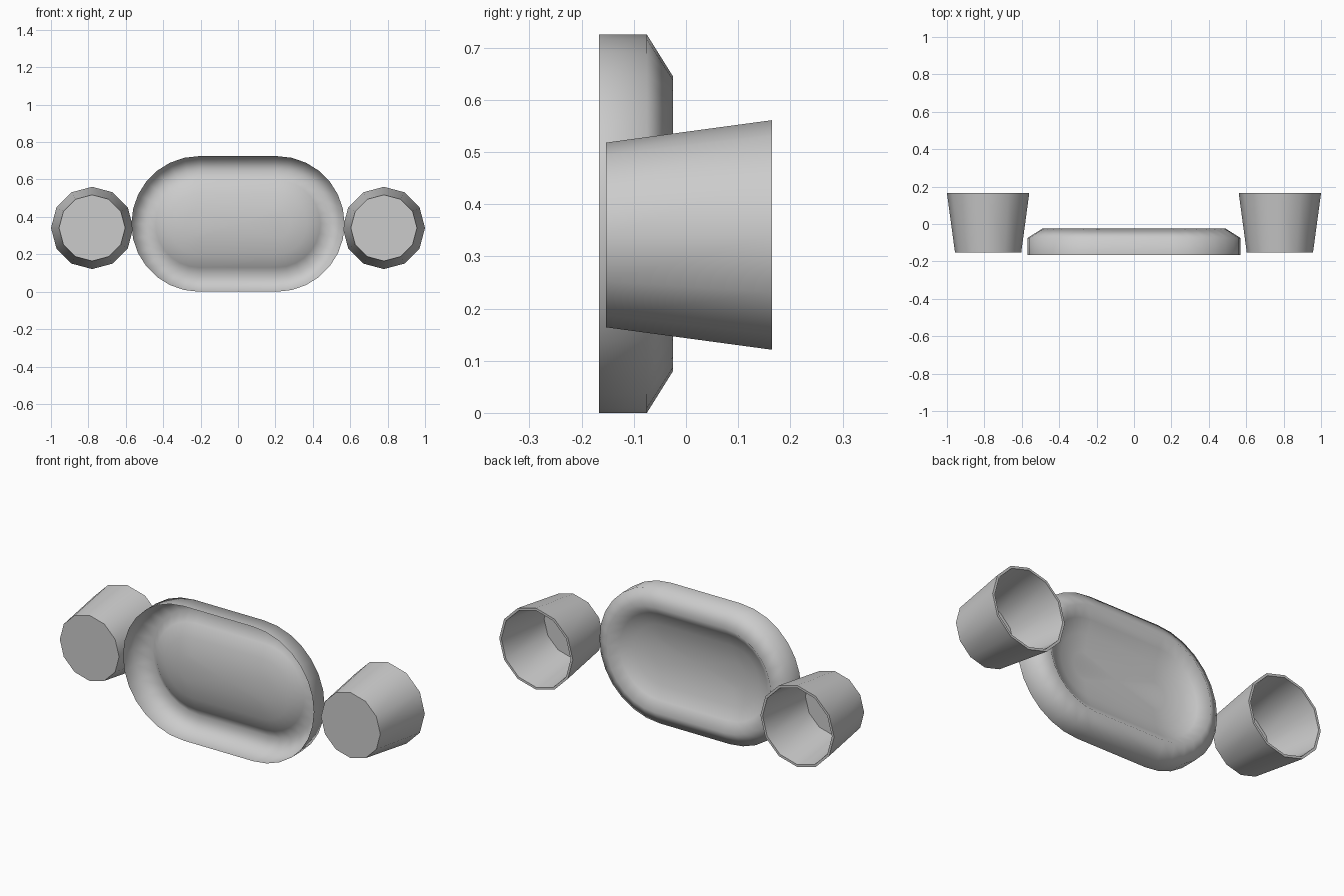
import bpy, bmesh
from math import sin, cos, radians, pi

if "Cube" in bpy.data.objects:
    bpy.data.objects.remove(bpy.data.objects["Cube"])


def loft(name, rings, cap_first=False, cap_last=False, tip=None, angle=40):
    """Skin a list of closed rings into one smooth-shaded object."""
    bm = bmesh.new()
    vr = [[bm.verts.new(p) for p in ring] for ring in rings]
    n = len(vr[0])
    for a, b in zip(vr, vr[1:]):
        for i in range(n):
            j = (i + 1) % n
            bm.faces.new((a[i], a[j], b[j], b[i]))
    if cap_first:
        bm.faces.new(vr[0])
    if cap_last:
        bm.faces.new(vr[-1])
    if tip:
        t = bm.verts.new(tip)
        for i in range(n):
            bm.faces.new((vr[-1][i], vr[-1][(i + 1) % n], t))
    bmesh.ops.recalc_face_normals(bm, faces=bm.faces)
    me = bpy.data.meshes.new(name)
    bm.to_mesh(me)
    bm.free()
    ob = bpy.data.objects.new(name, me)
    bpy.context.collection.objects.link(ob)
    bpy.ops.object.select_all(action='DESELECT')
    ob.select_set(True)
    bpy.context.view_layer.objects.active = ob
    bpy.ops.object.shade_smooth_by_angle(angle=radians(angle))
    return ob


def stadium(inset, y, half_x=0.57, half_z=0.3625, steps=14):
    """Rounded oblong in the xz plane, shrunk by inset."""
    c, r = half_x - half_z, half_z - inset
    pts = []
    for side in (0, pi):
        s = 1 if side == 0 else -1
        for k in range(steps + 1):
            a = side - pi / 2 + pi * k / steps
            pts.append((s * c + r * cos(a), y, half_z + r * sin(a)))
    return pts


def circle(x, y, z, r, n=12):
    return [(x + r * cos(2 * pi * k / n), y, z + r * sin(2 * pi * k / n))
            for k in range(n)]


# Tray: thin shell open to the front, sloped back edge, back panel domed forward
tray_profile = [(0, -0.167), (0, -0.075), (0.08, -0.025),
                (0.13, -0.065), (0.20, -0.092), (0.29, -0.108)]
loft("tray", [stadium(i, y) for i, y in tray_profile],
     tip=(0, -0.113, 0.3625), angle=75)

# Cups: tapered twelve-sided buckets, closed in front and open at the back
cup_profile = [(0.177, -0.153), (0.22, 0.165), (0.207, 0.165), (0.166, -0.141)]
for side, x in (("left", -0.78), ("right", 0.78)):
    loft(side + "_cup", [circle(x, y, 0.341, r) for r, y in cup_profile],
         cap_first=True, cap_last=True)
